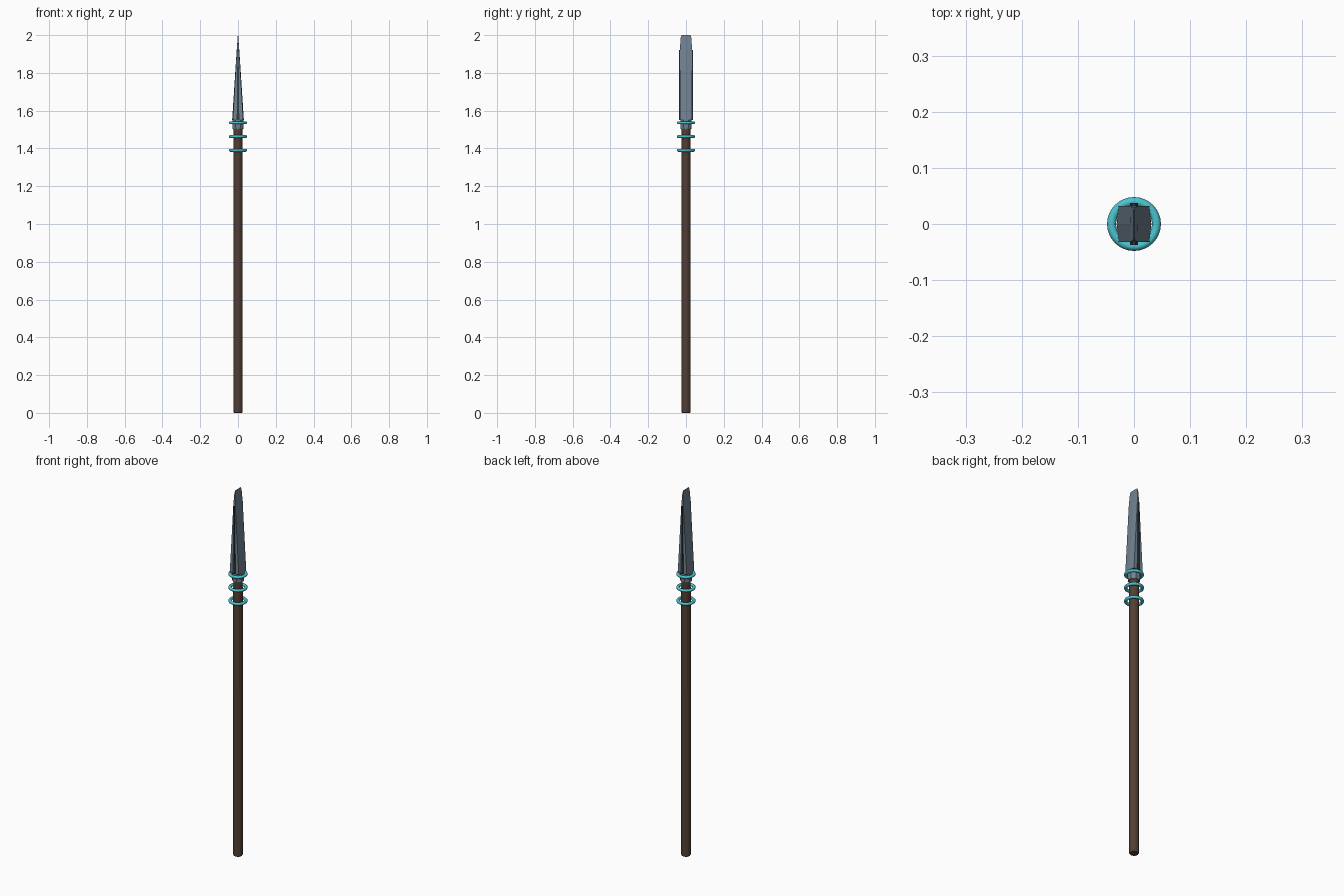
import bpy, bmesh, math

if "Cube" in bpy.data.objects:
    bpy.data.objects.remove(bpy.data.objects["Cube"])

def material(name, rgb):
    m = bpy.data.materials.new(name)
    m.diffuse_color = (*rgb, 1)
    m.use_nodes = True
    m.node_tree.nodes["Principled BSDF"].inputs["Base Color"].default_value = m.diffuse_color
    return m

wood = material("dark_wood", (0.085, 0.05, 0.033))
steel = material("blue_steel", (0.17, 0.23, 0.29))
dark = material("dark_edge", (0.03, 0.05, 0.06))
teal = material("teal", (0.07, 0.55, 0.63))

def loft(name, sections, mat):
    """Skin equal-sized point rings given as (z, [(x, y), ...])."""
    bm = bmesh.new()
    rings = [[bm.verts.new((x, y, z)) for x, y in pts] for z, pts in sections]
    n = len(rings[0])
    for a, b in zip(rings, rings[1:]):
        for i in range(n):
            j = (i + 1) % n
            bm.faces.new((a[i], a[j], b[j], b[i]))
    bm.faces.new(rings[0][::-1])
    bm.faces.new(rings[-1])
    bmesh.ops.recalc_face_normals(bm, faces=bm.faces)
    me = bpy.data.meshes.new(name)
    bm.to_mesh(me)
    bm.free()
    ob = bpy.data.objects.new(name, me)
    bpy.context.collection.objects.link(ob)
    me.materials.append(mat)
    return ob

def circle(r, n):
    return [(r * math.cos(2 * math.pi * (i + .5) / n),
             r * math.sin(2 * math.pi * (i + .5) / n)) for i in range(n)]

def blade_section(hx, hy):
    # slightly bulged flanks either side of a centre line
    return [(hx, 0), (hx * .88, hy), (-hx * .88, hy),
            (-hx, 0), (-hx * .88, -hy), (hx * .88, -hy)]

def box_section(hx, y0, y1):
    return [(-hx, y0), (hx, y0), (hx, y1), (-hx, y1)]

# shaft with softened ends
loft("shaft", [(0, circle(.021, 16)), (.006, circle(.0245, 16)),
               (1.5, circle(.0235, 16)), (1.52, circle(.022, 16))], wood)

# socket collar under the blade
loft("blade_socket", [(1.5, circle(.029, 8)), (1.505, circle(.031, 8)),
                      (1.55, circle(.032, 8))], steel)

# wedge blade ending in a chisel edge
loft("blade", [(1.55, blade_section(.031, .032)),
               (1.92, blade_section(.007, .032)),
               (1.985, blade_section(.002, .029)),
               (2.0, blade_section(.001, .024))], steel)

# dark strips along the narrow sides of the blade
for side, name in ((-1, "front_edge_strip"), (1, "back_edge_strip")):
    loft(name, [(1.55, box_section(.007, side * .03, side * .037)),
                (1.92, box_section(.003, side * .03, side * .037))], dark)

# binding rings
for i, z in enumerate((1.39, 1.463, 1.536)):
    bpy.ops.mesh.primitive_torus_add(major_radius=.04, minor_radius=.008,
                                     major_segments=32, minor_segments=10,
                                     location=(0, 0, z))
    ring = bpy.context.object
    ring.name = f"binding_ring_{i + 1}"
    ring.data.materials.append(teal)
    bpy.ops.object.shade_smooth()
